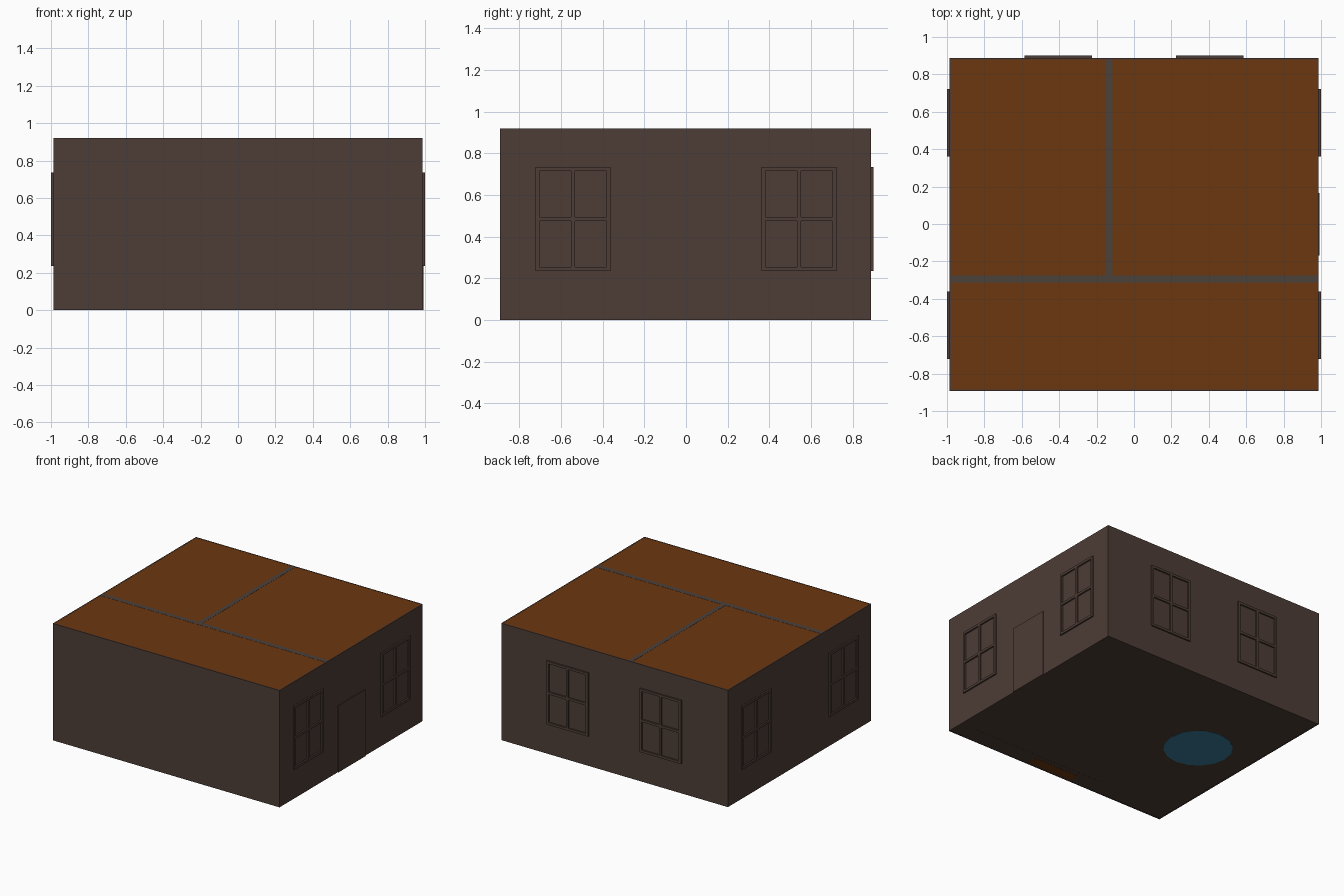
import bpy, bmesh, math

if "Cube" in bpy.data.objects:
    bpy.data.objects.remove(bpy.data.objects["Cube"])

def material(name, rgb):
    m = bpy.data.materials.new(name)
    m.diffuse_color = (*rgb, 1)
    m.use_nodes = True
    m.node_tree.nodes["Principled BSDF"].inputs["Base Color"].default_value = m.diffuse_color
    return m

BROWN = material("dark_brown", (0.075, 0.046, 0.037))
ORANGE = material("burnt_orange", (0.150, 0.038, 0.005))
GREY = material("partition_grey", (0.070, 0.052, 0.043))
BLUE = material("rug_blue", (0.045, 0.185, 0.330))

X0, X1, Y0, Y1, H = -0.987, 0.987, -0.893, 0.888, 0.92

def finish(name, bm, mat):
    me = bpy.data.meshes.new(name)
    bm.to_mesh(me)
    bm.free()
    ob = bpy.data.objects.new(name, me)
    bpy.context.collection.objects.link(ob)
    me.materials.append(mat)
    return ob

def add_box(bm, x0, x1, y0, y1, z0, z1):
    vs = bmesh.ops.create_cube(bm, size=1)["verts"]
    for v in vs:
        v.co.x = x1 if v.co.x > 0 else x0
        v.co.y = y1 if v.co.y > 0 else y0
        v.co.z = z1 if v.co.z > 0 else z0

def box(name, mat, *b):
    bm = bmesh.new()
    add_box(bm, *b)
    return finish(name, bm, mat)

# outer walls and floor
T = 0.008
box("front_wall", BROWN, X0, X1, Y0, Y0 + T, 0, H)
box("back_wall", BROWN, X0, X1, Y1 - T, Y1, 0, H)
box("left_wall", BROWN, X0, X0 + T, Y0 + T, Y1 - T, 0, H)
box("right_wall", BROWN, X1 - T, X1, Y0 + T, Y1 - T, 0, H)
box("floor", BROWN, X0 + T, X1 - T, Y0 + T, Y1 - T, 0.002, 0.02)

# orange ceiling slab with partition walls showing through
box("ceiling", ORANGE, X0 + T, X1 - T, Y0 + T, Y1 - T, 0.90, H - 0.001)
box("cross_partition", GREY, X0 + T, X1 - T, -0.313, -0.275, 0.02, H)
box("long_partition", GREY, -0.15, -0.115, -0.275, Y1 - T, 0.02, H)

# four-pane window frames: built facing +y, then turned onto each wall
def window(name, x, y, turn):
    bm = bmesh.new()
    w, z0, z1, d = 0.18, 0.235, 0.735, 0.012
    zm, f = (z0 + z1) / 2, 0.019
    for a, b in ((-w, -w + f), (-f / 2, f / 2), (w - f, w)):
        add_box(bm, a, b, -0.002, d, z0, z1)
    for a, b in ((z0, z0 + f), (zm - f / 2, zm + f / 2), (z1 - f, z1)):
        for s in (-1, 1):
            e = sorted((s * f / 2, s * (w - f)))
            add_box(bm, e[0], e[1], -0.002, d, a, b)
    ob = finish(name, bm, BROWN)
    ob.location = (x, y, 0)
    ob.rotation_euler.z = turn

for i, s in enumerate((-1, 1)):
    window(f"right_window_{i}", X1, s * 0.542, -math.pi / 2)
    window(f"left_window_{i}", X0, s * 0.542, math.pi / 2)
    window(f"back_window_{i}", s * 0.405, Y1, 0)

# door plate on the right wall
box("door", BROWN, X1 - 0.002, X1 + 0.006, -0.168, 0.165, 0, 0.525)

# items showing through the underside: round rug, long counter base, mat
bm = bmesh.new()
bmesh.ops.create_cone(bm, cap_ends=True, segments=16, radius1=0.25,
                      radius2=0.25, depth=0.03)
rug = finish("round_rug", bm, BLUE)
rug.location = (-0.544, 0.067, 0.015)
box("counter_base", BROWN, -0.32, 0.84, Y0 + T, -0.755, 0.001, 0.3)
box("orange_mat", ORANGE, -0.14, 0.26, -0.875, -0.795, 0, 0.03)
